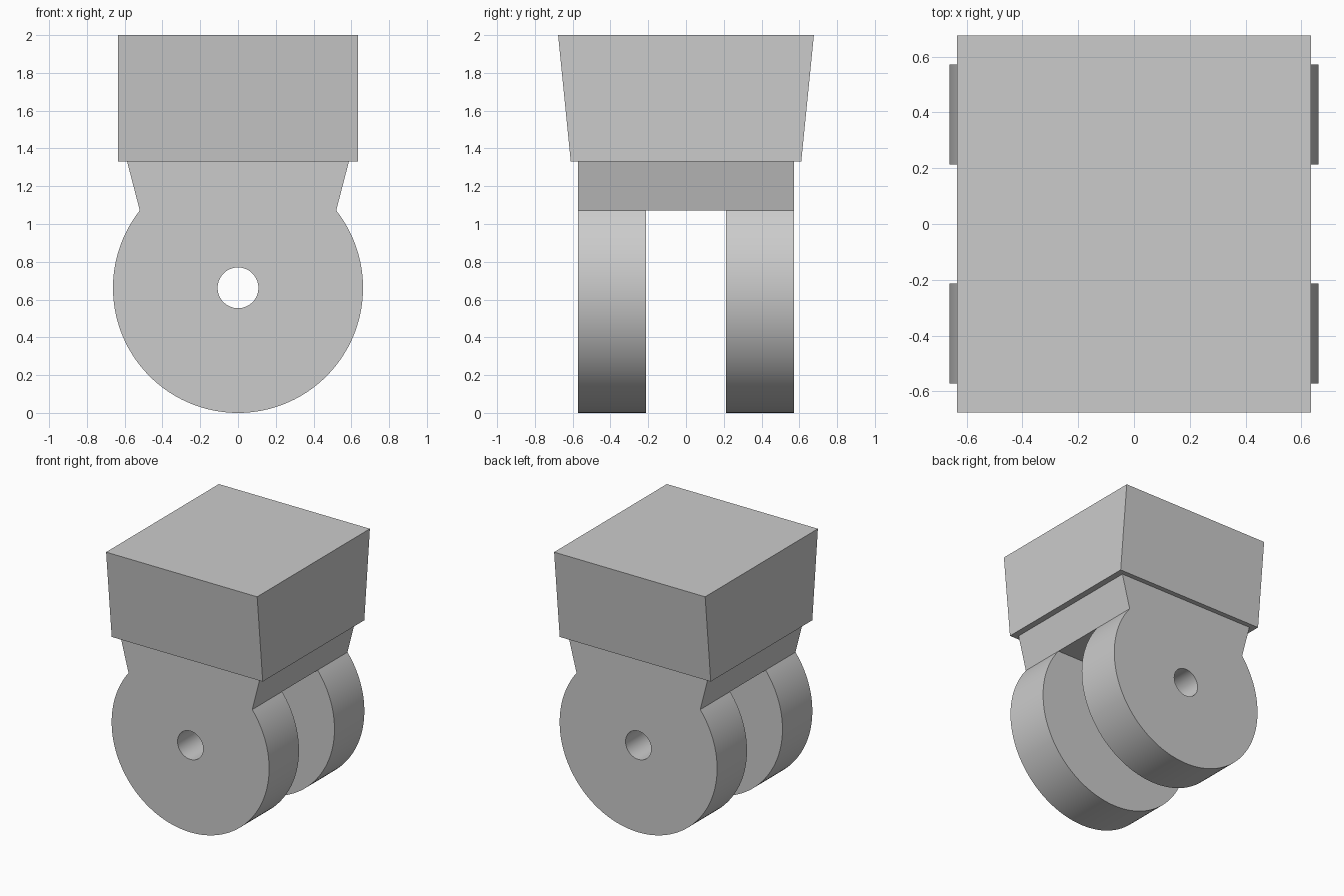
import bpy, bmesh, math

if "Cube" in bpy.data.objects:
    bpy.data.objects.remove(bpy.data.objects["Cube"])

R, CZ = 0.662, 0.662          # wheel-shaped lug radius and centre height
NECK_X, NECK_Z = 0.52, CZ + math.sqrt(R**2 - 0.52**2)
TOP_X, TOP_Z = 0.587, 1.33


def loft(name, front, back):
    """Closed solid between two matching outlines of 3D points."""
    bm = bmesh.new()
    a = [bm.verts.new(p) for p in front]
    b = [bm.verts.new(p) for p in back]
    bm.faces.new(a)
    bm.faces.new(b[::-1])
    n = len(a)
    for i in range(n):
        j = (i + 1) % n
        bm.faces.new((a[j], a[i], b[i], b[j]))
    bmesh.ops.recalc_face_normals(bm, faces=bm.faces)
    mesh = bpy.data.meshes.new(name)
    bm.to_mesh(mesh)
    bm.free()
    obj = bpy.data.objects.new(name, mesh)
    bpy.context.collection.objects.link(obj)
    return obj


def extrude_y(name, outline, half):
    return loft(name, [(x, -half, z) for x, z in outline],
                [(x, half, z) for x, z in outline])


def circle(r, start, end, n):
    return [(r * math.cos(start + (end - start) * i / n),
             CZ + r * math.sin(start + (end - start) * i / n)) for i in range(n + 1)]


def cut(obj, cutter):
    cutter.hide_render = True
    mod = obj.modifiers.new("cut", 'BOOLEAN')
    mod.operation = 'DIFFERENCE'
    mod.solver = 'EXACT'
    mod.object = cutter
    bpy.context.view_layer.objects.active = obj
    bpy.ops.object.modifier_apply(modifier=mod.name)
    bpy.data.objects.remove(cutter)


# Tapered mounting block
def rect(x, y, z):
    return [(-x, -y, z), (x, -y, z), (x, y, z), (-x, y, z)]


loft("mounting_block", rect(0.635, 0.61, TOP_Z), rect(0.635, 0.677, 2.0))

# Clevis: round lugs with a flared neck
a0 = math.atan2(NECK_Z - CZ, NECK_X)
outline = circle(R, math.pi - a0, 2 * math.pi + a0, 96)
outline += [(TOP_X, TOP_Z), (-TOP_X, TOP_Z)]
clevis = extrude_y("clevis", outline, 0.572)

# Slot between the lugs, and the pin hole through them
cut(clevis, extrude_y("slot_cutter", [(-1, -1), (1, -1), (1, NECK_Z), (-1, NECK_Z)], 0.213))
cut(clevis, extrude_y("hole_cutter", circle(0.108, 0, 2 * math.pi, 48)[:-1], 1.0))

bpy.ops.object.select_all(action='DESELECT')
clevis.select_set(True)
bpy.context.view_layer.objects.active = clevis
bpy.ops.object.shade_smooth_by_angle(angle=math.radians(30))
